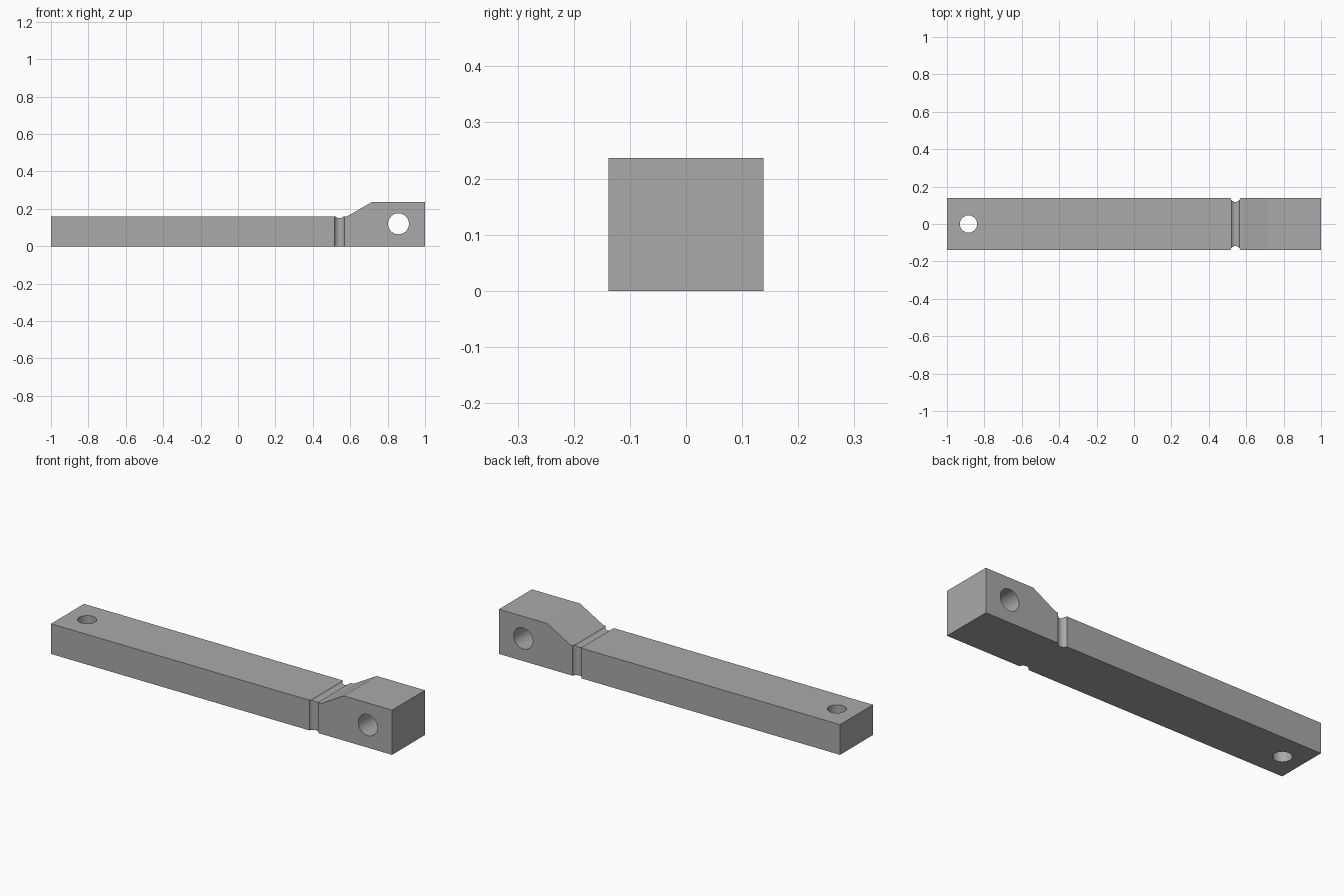
import bpy, bmesh, math
from mathutils import Matrix

default = bpy.data.objects.get("Cube")
if default:
    bpy.data.objects.remove(default, do_unlink=True)

GREY = (0.4, 0.4, 0.4, 1)
steel = bpy.data.materials.new("plain_grey")
steel.use_nodes = True
steel.diffuse_color = GREY
steel.node_tree.nodes["Principled BSDF"].inputs["Base Color"].default_value = GREY

HALF_WIDTH = 0.138
BAR_TOP = 0.16


def add_object(name, bm):
    bmesh.ops.recalc_face_normals(bm, faces=bm.faces)
    mesh = bpy.data.meshes.new(name)
    bm.to_mesh(mesh)
    bm.free()
    mesh.materials.append(steel)
    obj = bpy.data.objects.new(name, mesh)
    bpy.context.collection.objects.link(obj)
    return obj


# Bar with a raised, ramped head, extruded from its side profile
profile = [(-1, 0), (1, 0), (1, 0.237), (0.717, 0.237), (0.583, BAR_TOP), (-1, BAR_TOP)]
bm = bmesh.new()
side = bm.faces.new([bm.verts.new((x, -HALF_WIDTH, z)) for x, z in profile])
extruded = bmesh.ops.extrude_face_region(bm, geom=[side])["geom"]
bmesh.ops.translate(bm, vec=(0, 2 * HALF_WIDTH, 0),
                    verts=[v for v in extruded if isinstance(v, bmesh.types.BMVert)])
bar = add_object("lever_bar", bm)


def cut_cylinder(name, centre, radius, along_y=False):
    """Subtract a long round cutter from the bar."""
    bm = bmesh.new()
    turn = Matrix.Rotation(math.pi / 2 if along_y else 0, 4, "X")
    bmesh.ops.create_cone(bm, cap_ends=True, segments=48, radius1=radius, radius2=radius,
                          depth=1, matrix=Matrix.Translation(centre) @ turn)
    cutter = add_object(name, bm)
    cutter.hide_render = True
    cutter.hide_set(True)
    cut = bar.modifiers.new(name, "BOOLEAN")
    cut.object = cutter
    cut.solver = "EXACT"
    return cutter


# Pin hole through the head and bolt hole through the tail
cutters = [cut_cylinder("pin_hole_cutter", (0.858, 0, 0.12), 0.056, True),
           cut_cylinder("bolt_hole_cutter", (-0.885, 0, 0.1), 0.046)]

# Rounded groove over the top and down both sides
GROOVE_X, GROOVE_R = 0.542, 0.028
cutters.append(cut_cylinder("top_groove_cutter", (GROOVE_X, 0, BAR_TOP + 0.018), GROOVE_R, True))
for label, sign in (("left", 1), ("right", -1)):
    cutters.append(cut_cylinder(label + "_groove_cutter",
                                (GROOVE_X, sign * (HALF_WIDTH + 0.008), 0.1), GROOVE_R))

# Bake the cuts, drop the cutters and smooth the round walls
bpy.context.view_layer.objects.active = bar
bar.select_set(True)
for modifier in list(bar.modifiers):
    bpy.ops.object.modifier_apply(modifier=modifier.name)
for cutter in cutters:
    bpy.data.objects.remove(cutter, do_unlink=True)
bpy.ops.object.shade_smooth_by_angle(angle=math.radians(25))
